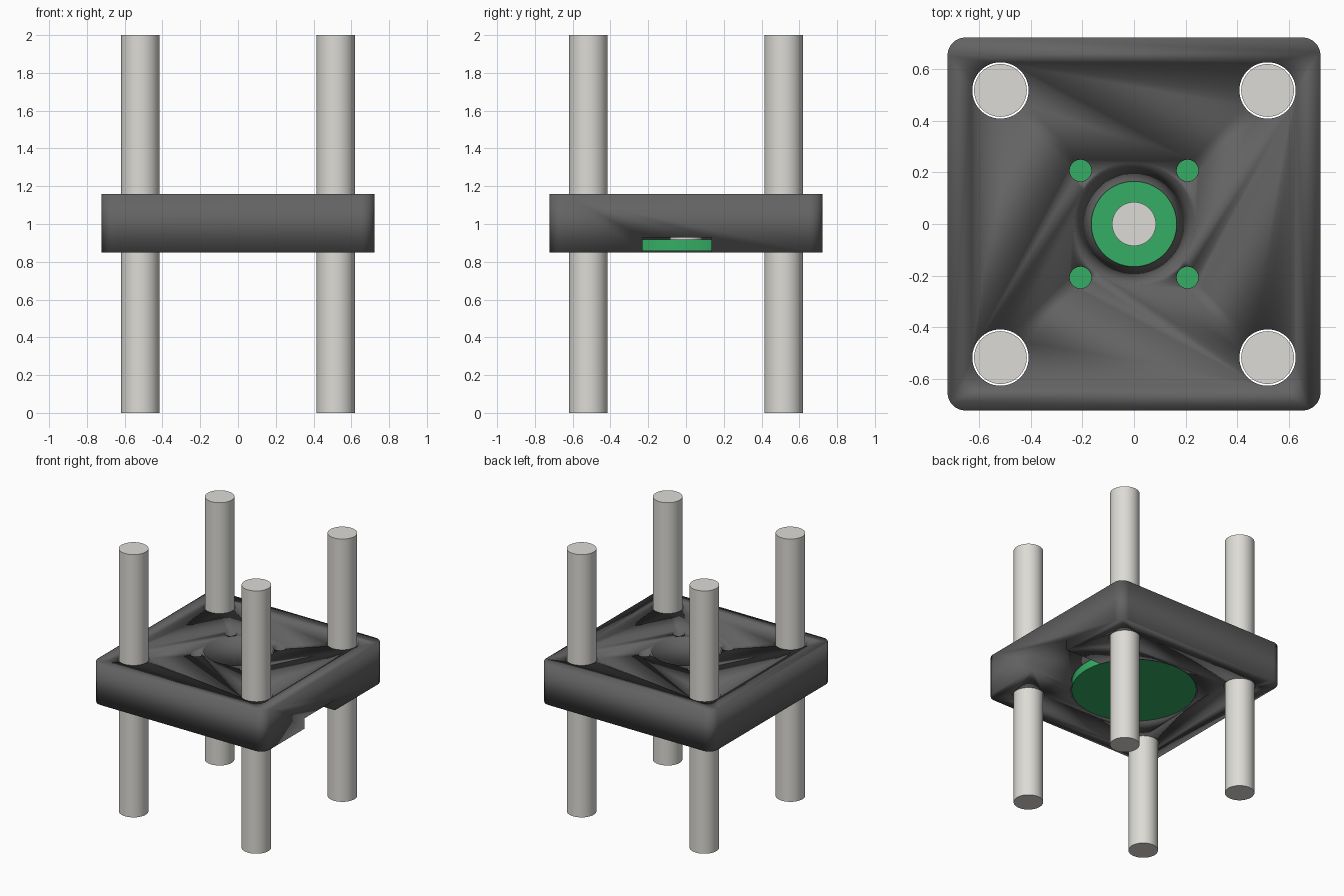
import bpy, bmesh, math

if "Cube" in bpy.data.objects:
    bpy.data.objects.remove(bpy.data.objects["Cube"])

def material(name, rgb):
    m = bpy.data.materials.new(name)
    m.diffuse_color = (*rgb, 1)
    m.use_nodes = True
    m.node_tree.nodes["Principled BSDF"].inputs["Base Color"].default_value = m.diffuse_color
    return m

GREY = material("dark grey", (0.125, 0.125, 0.125))
STEEL = material("pale steel", (0.72, 0.71, 0.67))
GREEN = material("green", (0.035, 0.42, 0.13))

def cylinder(name, x, y, z0, z1, r0, mat=None, r1=None, sides=64):
    bpy.ops.mesh.primitive_cone_add(vertices=sides, radius1=r0, radius2=r0 if r1 is None else r1,
                                    depth=z1 - z0, location=(x, y, (z0 + z1) / 2))
    o = bpy.context.object
    o.name = name
    if mat:
        o.data.materials.append(mat)
        bpy.ops.object.shade_smooth_by_angle(angle=math.radians(40))
    return o

def cut(target, cutter):
    mod = target.modifiers.new("cut", 'BOOLEAN')
    mod.operation, mod.solver, mod.object = 'DIFFERENCE', 'EXACT', cutter
    bpy.context.view_layer.objects.active = target
    bpy.ops.object.modifier_apply(modifier=mod.name)
    bpy.data.objects.remove(cutter)

HALF, CORNER, BOTTOM, TOP, DISC_ROOF = 0.722, 0.07, 0.85, 1.16, 0.93
ROD = 0.517
QUADS = [(1, 1), (-1, 1), (-1, -1), (1, -1)]

# Square carriage plate with rounded vertical corners
bm = bmesh.new()
ring = []
for i, (sx, sy) in enumerate(QUADS):
    for k in range(9):
        a = math.pi / 2 * (i + k / 8)
        ring.append(bm.verts.new((sx * (HALF - CORNER) + CORNER * math.cos(a),
                                  sy * (HALF - CORNER) + CORNER * math.sin(a), BOTTOM)))
face = bm.faces.new(ring)
ext = bmesh.ops.extrude_face_region(bm, geom=[face])
for v in ext["geom"]:
    if isinstance(v, bmesh.types.BMVert):
        v.co.z = TOP
bmesh.ops.recalc_face_normals(bm, faces=bm.faces)
mesh = bpy.data.meshes.new("carriage_plate")
bm.to_mesh(mesh)
bm.free()
plate = bpy.data.objects.new("carriage_plate", mesh)
bpy.context.collection.objects.link(plate)
mesh.materials.append(GREY)

# Disc pocket underneath and side channel
cut(plate, cylinder("pocket", 0, 0, 0.7, DISC_ROOF, 0.436))
bpy.ops.mesh.primitive_cube_add(size=1, location=(0.6, -0.047, 0.8145))
channel = bpy.context.object
channel.scale = (0.6, 0.365, 0.229)
cut(plate, channel)

# Tapered centre opening, rod holes and screw holes
slope = 0.07 / (TOP - DISC_ROOF)
cut(plate, cylinder("funnel", 0, 0, 0.9, 1.2, 0.165 - slope * 0.03, r1=0.235 + slope * 0.04))
for sx, sy in QUADS:
    cut(plate, cylinder("rod_hole", sx * ROD, sy * ROD, 0.7, 1.3, 0.109))
    cut(plate, cylinder("screw_hole", sx * 0.207, sy * 0.207, 0.9, 1.3, 0.042, sides=32))
for p in plate.data.polygons:
    p.use_smooth = True

# Green disc in the pocket with a short centre shaft
cylinder("green_disc", 0, 0, 0.857, 0.918, 0.43, GREEN, sides=96)
cylinder("centre_shaft", 0, 0, 0.91, 0.98, 0.085, STEEL)

# Four guide rods
for i, (sx, sy) in enumerate(QUADS):
    cylinder(f"guide_rod_{i + 1}", sx * ROD, sy * ROD, 0, 2, 0.102, STEEL)
